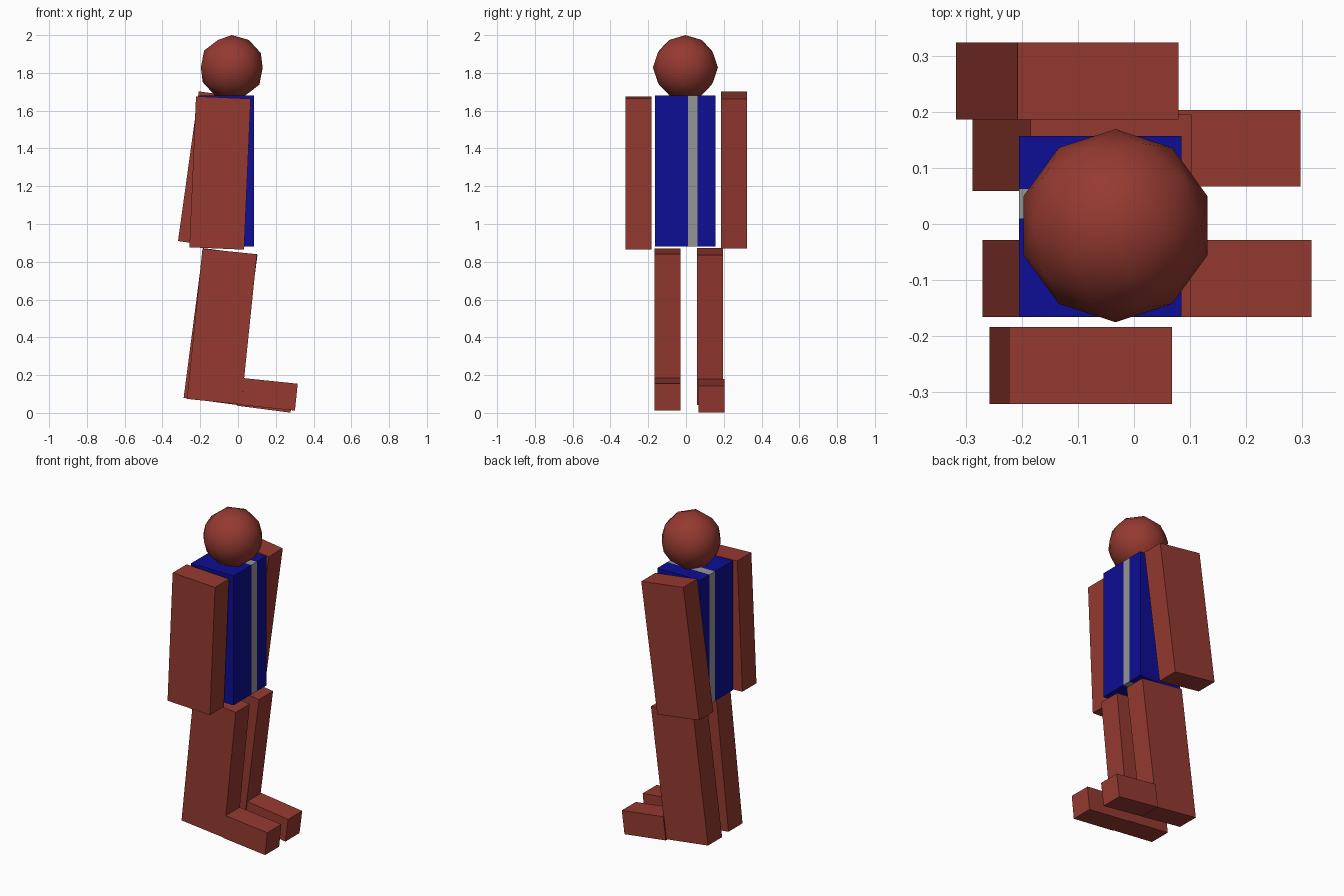
import bpy, math

if "Cube" in bpy.data.objects:
    bpy.data.objects.remove(bpy.data.objects["Cube"])


def material(name, rgb):
    m = bpy.data.materials.new(name)
    m.diffuse_color = (*rgb, 1)
    m.use_nodes = True
    m.node_tree.nodes["Principled BSDF"].inputs["Base Color"].default_value = m.diffuse_color
    return m


RED = material("red", (0.30, 0.042, 0.03))
BLUE = material("blue", (0.004, 0.004, 0.30))
GREY = material("grey", (0.30, 0.30, 0.30))


def box(name, centre, size, mat, tilt=0):
    """Box tilted (degrees) about the y axis."""
    bpy.ops.mesh.primitive_cube_add(size=1, location=centre,
                                    rotation=(0, math.radians(tilt), 0))
    ob = bpy.context.object
    ob.name = name
    ob.scale = size
    ob.data.materials.append(mat)
    return ob


# Torso: two blue halves with a grey band sandwiched between them
for name, y0, y1, mat in (("torso_right", -0.165, 0.010, BLUE),
                          ("torso_band", 0.010, 0.062, GREY),
                          ("torso_left", 0.062, 0.157, BLUE)):
    box(name, (-0.06, (y0 + y1) / 2, 1.28), (0.29, y1 - y0, 0.80), mat)

# Arms and legs: same slab, each swung by its own angle
LIMB = (0.29, 0.137, 0.80)
for name, centre, tilt in (("arm_right", (-0.095, -0.252, 1.270), 2.5),
                           ("arm_left", (-0.119, 0.255, 1.286), 7.9),
                           ("leg_right", (-0.085, -0.097, 0.457), 5.9),
                           ("leg_left", (-0.0925, 0.127, 0.457), 7.4)):
    box(name, centre, LIMB, RED, tilt)

# Feet: follow the tilt of their legs
FOOT = (0.285, 0.137, 0.143)
box("foot_right", (0.167, -0.097, 0.098), FOOT, RED, 5.9)
box("foot_left", (0.146, 0.135, 0.0905), FOOT, RED, 7.4)

# Head: low-poly ball, smooth shaded
bpy.ops.mesh.primitive_ico_sphere_add(subdivisions=2, radius=0.172,
                                      location=(-0.033, -0.003, 1.828))
head = bpy.context.object
head.name = "head"
head.data.materials.append(RED)
bpy.ops.object.shade_smooth()
